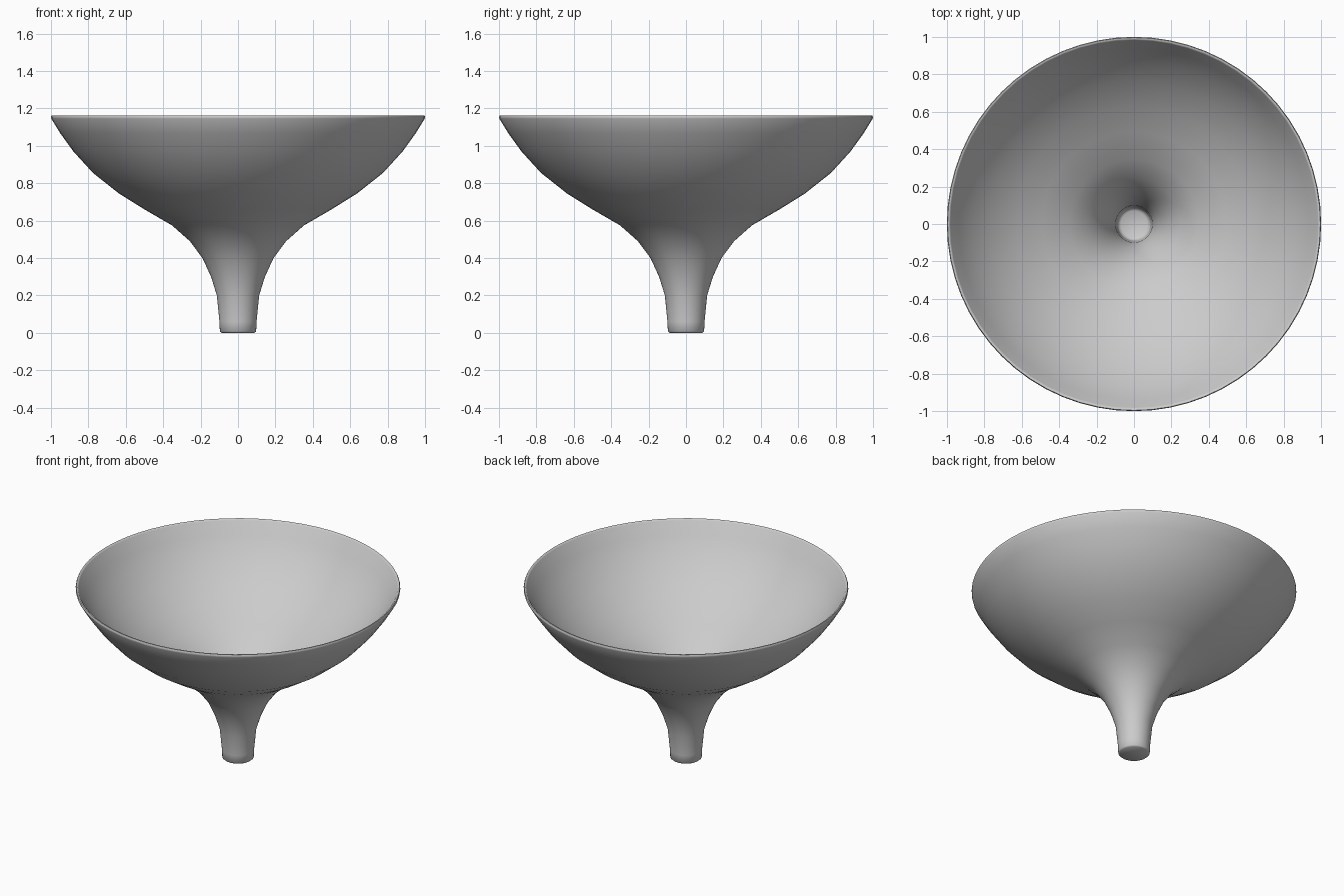
import bpy
import bmesh
from math import cos, sin, tau, radians

SEGMENTS = 64

cube = bpy.data.objects.get("Cube")
if cube:
    bpy.data.objects.remove(cube, do_unlink=True)

# Plain grey finish
grey = bpy.data.materials.new("plain grey")
grey.use_nodes = True
colour = (0.6, 0.6, 0.6, 1)
grey.diffuse_color = colour
grey.node_tree.nodes["Principled BSDF"].inputs["Base Color"].default_value = colour

# Outside profile (radius, height), from the stem foot up to the rim
outside = [(0.088, 0), (0.097, 0.008), (0.099, 0.06), (0.113, 0.2), (0.144, 0.3),
           (0.19, 0.4), (0.257, 0.49), (0.353, 0.575), (0.5, 0.66), (0.636, 0.745),
           (0.775, 0.855), (0.88, 0.97), (0.95, 1.067), (0.998, 1.145)]
# Rounded lip
lip = [(1.0, 1.155), (0.996, 1.163), (0.988, 1.163), (0.982, 1.155)]


# Inside wall: the outside shifted inward along its normal, ending at a closed floor
def inset(points, thickness):
    result = []
    for i in range(len(points) - 2, 2, -1):
        (r0, z0), (r1, z1) = points[i - 1], points[i + 1]
        dr, dz = r1 - r0, z1 - z0
        length = (dr * dr + dz * dz) ** 0.5
        r, z = points[i]
        result.append((r - thickness * dz / length, z + thickness * dr / length))
    return result


inside = inset(outside, 0.015) + [(0.09, 0.06), (0.085, 0.03), (0.07, 0.02)]


def lathe(name, profile, material):
    bm = bmesh.new()
    rings = [[bm.verts.new((r * cos(tau * i / SEGMENTS), r * sin(tau * i / SEGMENTS), z))
              for i in range(SEGMENTS)] for r, z in profile]
    for low, high in zip(rings, rings[1:]):
        for i in range(SEGMENTS):
            j = (i + 1) % SEGMENTS
            bm.faces.new((low[i], low[j], high[j], high[i]))
    # Foot cap and inner floor
    bm.faces.new(rings[0][::-1])
    bm.faces.new(rings[-1])
    bmesh.ops.recalc_face_normals(bm, faces=bm.faces)
    mesh = bpy.data.meshes.new(name)
    bm.to_mesh(mesh)
    bm.free()
    mesh.materials.append(material)
    obj = bpy.data.objects.new(name, mesh)
    bpy.context.collection.objects.link(obj)
    return obj


# Flared bowl and stem in one turned piece
bowl = lathe("flared_bowl", outside + lip + inside, grey)
bpy.ops.object.select_all(action="DESELECT")
bowl.select_set(True)
bpy.context.view_layer.objects.active = bowl
bpy.ops.object.shade_smooth_by_angle(angle=radians(60))
